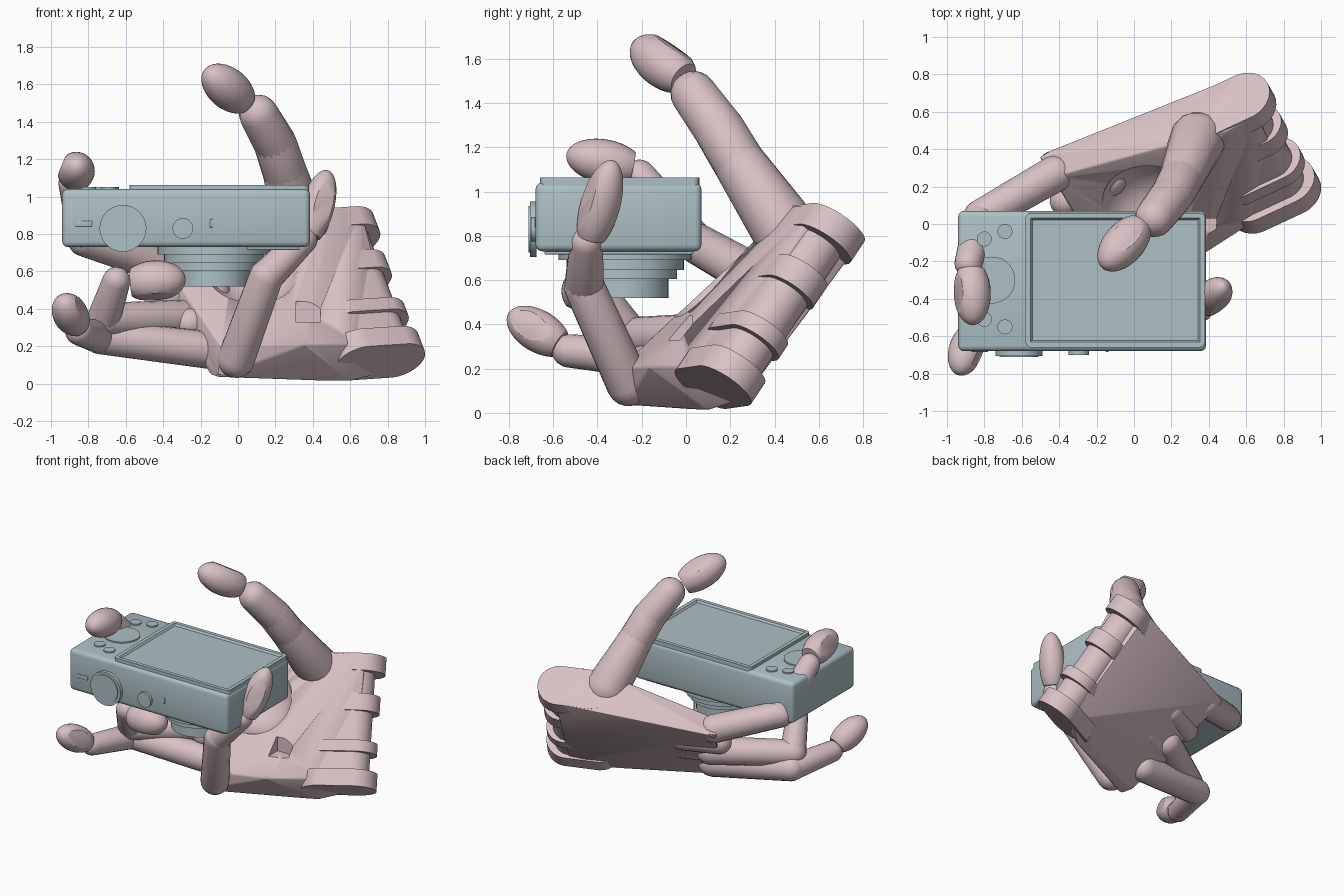
import bpy, bmesh, math
from mathutils import Vector, Matrix

cube = bpy.data.objects.get("Cube")
if cube:
    bpy.data.objects.remove(cube, do_unlink=True)


def material(name, rgb):
    m = bpy.data.materials.new(name)
    m.use_nodes = True
    m.diffuse_color = (*rgb, 1)
    m.node_tree.nodes["Principled BSDF"].inputs["Base Color"].default_value = (*rgb, 1)
    return m


PINK = material("dusty pink", (0.69, 0.53, 0.555))
BLUE = material("grey blue", (0.42, 0.53, 0.56))


def finish(name, bm, mat, angle=32):
    bmesh.ops.recalc_face_normals(bm, faces=bm.faces)
    me = bpy.data.meshes.new(name)
    bm.to_mesh(me)
    bm.free()
    me.materials.append(mat)
    for p in me.polygons:
        p.use_smooth = True
    me.set_sharp_from_angle(angle=math.radians(angle))
    ob = bpy.data.objects.new(name, me)
    bpy.context.scene.collection.objects.link(ob)
    return ob


def hull(bm):
    """Wrap all current vertices in one convex skin."""
    loose = bmesh.new()
    for v in bm.verts:
        loose.verts.new(v.co)
    bm.free()
    out = bmesh.ops.convex_hull(loose, input=loose.verts)
    junk = {v for v in out["geom_interior"] + out["geom_unused"] if isinstance(v, bmesh.types.BMVert)}
    bmesh.ops.delete(loose, geom=list(junk), context="VERTS")
    return loose


def frame(center, z_axis):
    return Matrix.Translation(center) @ Vector(z_axis).to_track_quat("Z", "Y").to_matrix().to_4x4()


def disc(bm, center, axis, r, depth, n=32):
    bmesh.ops.create_cone(bm, cap_ends=True, segments=n, radius1=r, radius2=r, depth=depth,
                          matrix=frame(center, axis))


def cylinder(name, center, axis, r, depth, mat=BLUE, n=48):
    bm = bmesh.new()
    disc(bm, center, axis, r, depth, n)
    return finish(name, bm, mat)


def box(name, lo, hi, bevel, mat=BLUE):
    lo, hi = Vector(lo), Vector(hi)
    bm = bmesh.new()
    bmesh.ops.create_cube(bm, size=1, matrix=Matrix.Translation((lo + hi) / 2) @ Matrix.Diagonal((*(hi - lo), 1)))
    if bevel:
        bmesh.ops.bevel(bm, geom=bm.edges[:], offset=bevel, segments=3, profile=0.5, affect="EDGES")
    return finish(name, bm, mat)


def segment(name, a, b, ra, rb):
    """Tapered round-ended bone."""
    bm = bmesh.new()
    for p, r in ((a, ra), (b, rb)):
        bmesh.ops.create_uvsphere(bm, u_segments=18, v_segments=10, radius=r,
                                  matrix=frame(p, Vector(b) - Vector(a)))
    return finish(name, hull(bm), PINK)


def fingertip(name, base, end, nail, width):
    """Domed tip with a flat nail and a cut base."""
    a, b, n = Vector(base), Vector(end), Vector(nail).normalized()
    d = b - a
    n = (n - d.normalized() * n.dot(d.normalized()) * 0.8).normalized()
    bm = bmesh.new()
    bmesh.ops.create_uvsphere(bm, u_segments=28, v_segments=18, radius=1,
                              matrix=frame(a + d * 0.42, d) @ Matrix.Diagonal((width, width, d.length * 0.58, 1)))
    for co, no in ((a, -d), (a + d * 0.42 + n * width * 0.8, n)):
        bmesh.ops.bisect_plane(bm, geom=bm.verts[:] + bm.edges[:] + bm.faces[:], plane_co=co, plane_no=no,
                               clear_outer=True)
    return finish(name, hull(bm), PINK)


# ---- camera ----
box("camera_body", (-0.94, -0.68, 0.73), (0.385, 0.07, 1.04), 0.03)
box("camera_base_rim", (0.05, -0.64, 0.715), (0.33, 0.03, 0.74), 0.008)

screen = bmesh.new()
bmesh.ops.create_cube(screen, size=1, matrix=Matrix.Translation((-0.1, -0.3, 1.04)) @ Matrix.Diagonal((0.96, 0.72, 0.045, 1)))
upright = [e for e in screen.edges if abs(e.verts[0].co.z - e.verts[1].co.z) > 0.01]
bmesh.ops.bevel(screen, geom=upright, offset=0.03, segments=4, profile=0.5, affect="EDGES")
top = [max(screen.faces, key=lambda f: f.calc_center_median().z)]
bmesh.ops.inset_region(screen, faces=top, thickness=0.028)
bmesh.ops.inset_region(screen, faces=top, thickness=0.01, depth=-0.014)
finish("screen_panel", screen, BLUE)

# stepped lens
for i, (r, low, high) in enumerate(((0.3, 0.69, 0.74), (0.265, 0.645, 0.7), (0.235, 0.605, 0.65), (0.195, 0.52, 0.61))):
    cylinder(f"lens_ring_{i + 1}", (-0.13, -0.275, (low + high) / 2), (0, 0, 1), r, high - low)

# controls
cylinder("control_wheel", (-0.76, -0.3, 1.037), (0, 0, 1), 0.125, 0.026)
for i, (x, y) in enumerate(((-0.8, -0.08), (-0.69, -0.04), (-0.8, -0.51), (-0.69, -0.55))):
    cylinder(f"button_{i + 1}", (x, y, 1.037), (0, 0, 1), 0.04, 0.026, n=24)
cylinder("front_dial", (-0.615, -0.69, 0.83), (0, 1, 0), 0.125, 0.03)
cylinder("front_dial_cap", (-0.615, -0.7, 0.83), (0, 1, 0), 0.105, 0.024)
cylinder("shutter_button", (-0.295, -0.685, 0.83), (0, 1, 0), 0.055, 0.03)
box("front_slot", (-0.87, -0.684, 0.84), (-0.78, -0.67, 0.87), 0.004)
box("front_slit", (-0.15, -0.684, 0.835), (-0.135, -0.67, 0.88), 0.004)

# ---- palm ----
ACROSS = Vector((-0.3, 0.53, 0.79)).normalized()    # little finger side to thumb side
ALONG = Vector((-0.9, -0.42, -0.06)).normalized()   # wrist to fingers
palm_points = (
    (-0.11, -0.27, 0.035), (-0.15, -0.19, 0.05), (0.6, 0.1, 0.01), (0.79, 0.26, 0.06), (0.54, 0.79, 0.77),
    (-0.51, 0.37, 0.64), (-0.09, -0.3, 0.2), (0.36, -0.17, 0.21), (0.3, -0.1, 0.31), (0.64, 0.01, 0.21),
    (0.76, 0.36, 0.55), (0.66, 0.58, 0.93), (0.5, 0.5, 0.94), (0.33, 0.46, 0.92), (-0.44, 0.25, 0.71))
bm = bmesh.new()
for p in palm_points:
    bm.verts.new(p)
bm = hull(bm)
bmesh.ops.dissolve_limit(bm, angle_limit=0.03, verts=bm.verts, edges=bm.edges)
bmesh.ops.bevel(bm, geom=bm.edges[:], offset=0.01, segments=2, profile=0.5, affect="EDGES")
palm = finish("palm", bm, PINK)

# hollow and slot cut into the palm
bm = bmesh.new()
bmesh.ops.create_uvsphere(bm, u_segments=32, v_segments=20, radius=0.27, matrix=Matrix.Translation((0.08, 0.06, 0.68)))
hollow = finish("hollow_cutter", bm, PINK)
slot = box("slot_cutter", (0.31, -0.2, 0.33), (0.44, 0.03, 0.44), 0)
for cutter in (hollow, slot):
    cutter.hide_render = True
    cutter.hide_viewport = True
    cutter.display_type = "WIRE"
    mod = palm.modifiers.new(cutter.name, "BOOLEAN")
    mod.operation = "DIFFERENCE"
    mod.object = cutter


def lug(name, center, r, thick, reach):
    """Flat rounded hinge ear reaching back into the palm."""
    bm = bmesh.new()
    c = Vector(center)
    for p in (c, c + reach):
        disc(bm, p, ACROSS, r, thick, n=28)
    return finish(name, hull(bm), PINK)


# wrist hinge ears around a solid core
low, high = Vector((0.84, 0.2, 0.17)), Vector((0.6, 0.65, 0.81))
for i, (t, r, thick) in enumerate(((0, 0.15, 0.12), (0.28, 0.135, 0.08), (0.66, 0.13, 0.12), (1, 0.15, 0.12))):
    lug(f"wrist_ear_{i + 1}", low.lerp(high, t), r, thick, ALONG * 0.22)
lug("wrist_core", low.lerp(high, 0.5) + ALONG * 0.03, 0.115, 0.8, ALONG * 0.2)

# rounded knuckle lobes at the finger side
first, last = Vector((-0.06, -0.2, 0.13)), Vector((-0.42, 0.3, 0.62))
for i, t in enumerate((0.4, 0.7)):
    p = first.lerp(last, t)
    segment(f"knuckle_lobe_{i + 1}", p - ALONG * 0.2, p + ALONG * 0.06, 0.09, 0.085)

# ---- fingers: joints, then tip base, tip end, nail direction, tip width ----
fingers = {
    "index": (((-0.42, 0.27, 0.64), (-0.82, 0.04, 0.77), (-0.885, -0.21, 1.07)),
              (-0.87, -0.24, 1.11), (-0.86, -0.54, 1.17), (-0.9, 0, 0.4), 0.1),
    "middle": (((-0.25, 0.06, 0.35), (-0.72, -0.25, 0.34), (-0.65, -0.4, 0.55)),
               (-0.57, -0.44, 0.54), (-0.28, -0.47, 0.56), (0.1, -0.3, -1), 0.11),
    "ring": (((-0.16, -0.09, 0.18), (-0.74, -0.2, 0.25), (-0.85, -0.53, 0.28)),
             (-0.86, -0.57, 0.31), (-0.94, -0.8, 0.45), (0.6, -0.6, 0.4), 0.095),
    "little": (((-0.01, -0.26, 0.13), (0.15, -0.46, 0.57), (0.35, -0.45, 0.77)),
               (0.38, -0.43, 0.79), (0.48, -0.33, 1.14), (0.5, -0.8, 0.3), 0.09),
}
for name, (joints, base, end, nail, width) in fingers.items():
    a, b, c = joints
    segment(f"{name}_lower_bone", a, b, 0.1, 0.092)
    segment(f"{name}_middle_bone", b, c, 0.09, 0.075)
    fingertip(f"{name}_tip", base, end, nail, width)

# thumb
thumb = (((0.34, 0.45, 0.82), 0.15), ((0.25, 0.24, 1.13), 0.118), ((0.2, 0.15, 1.28), 0.115), ((0.11, 0.035, 1.44), 0.105))
for i, ((a, ra), (b, rb)) in enumerate(zip(thumb, thumb[1:])):
    segment(f"thumb_bone_{i + 1}", a, b, ra, rb)
fingertip("thumb_tip", (0.03, -0.01, 1.51), (-0.165, -0.23, 1.67), (0.1, 0.5, 0.85), 0.11)
